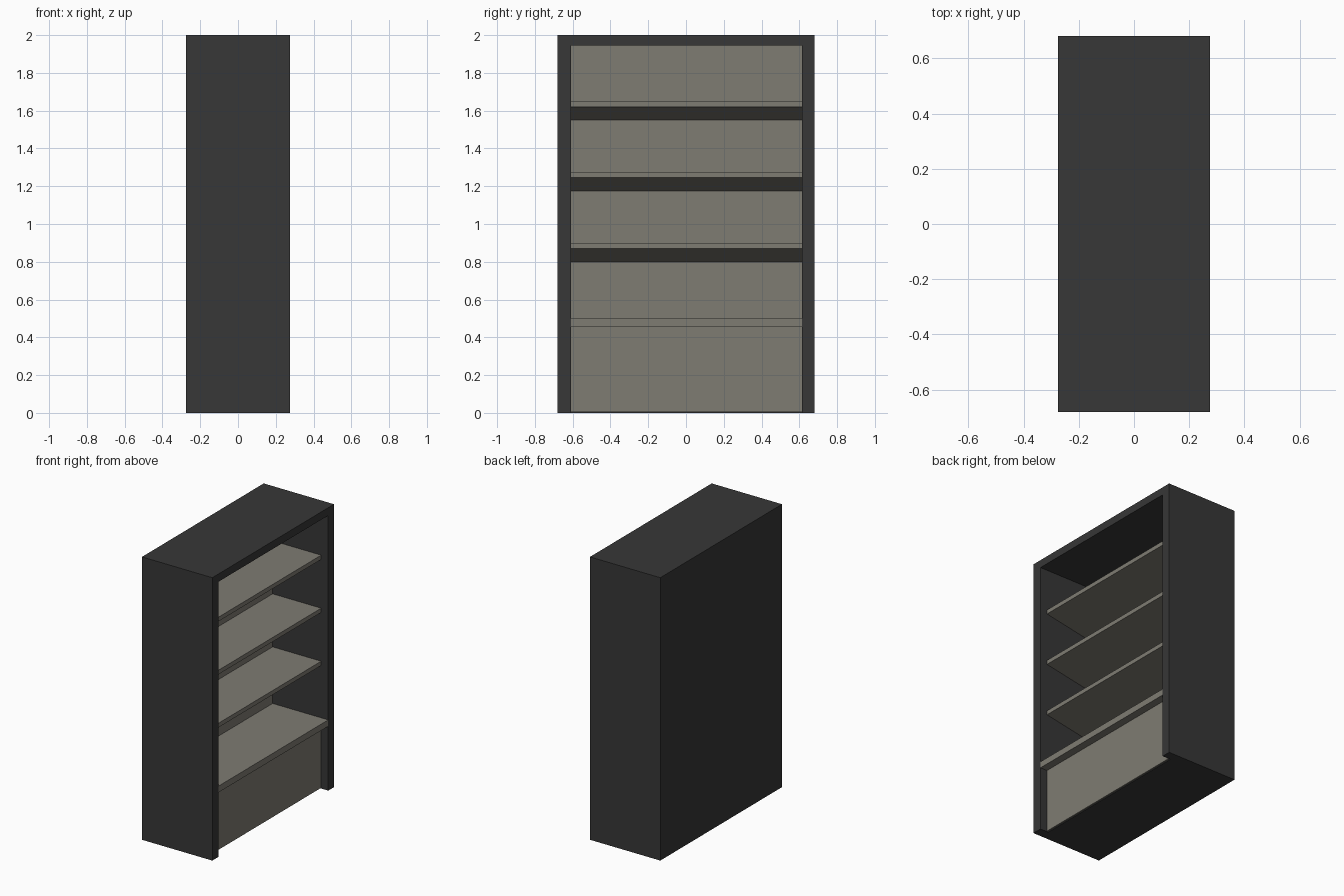
import bpy

if "Cube" in bpy.data.objects:
    bpy.data.objects.remove(bpy.data.objects["Cube"])

Y0, Y1 = -0.61, 0.615          # inner faces of the side walls
BACK, RECESS, FRONT = -0.16, 0.22, 0.275


def material(name, color):
    m = bpy.data.materials.new(name)
    m.diffuse_color = (*color, 1)
    m.use_nodes = True
    m.node_tree.nodes["Principled BSDF"].inputs["Base Color"].default_value = m.diffuse_color
    return m


dark = material("dark_casing", (0.038, 0.038, 0.038))
light = material("warm_grey", (0.21, 0.2, 0.17))


def extrude_profile(name, profile, y0, y1, mat=None):
    """Extrude an (x, z) outline along y into a closed solid."""
    n = len(profile)
    verts = [(x, y, z) for y in (y0, y1) for x, z in profile]
    faces = [tuple(range(n)), tuple(range(2 * n - 1, n - 1, -1))]
    faces += [(i, i + n, (i + 1) % n + n, (i + 1) % n) for i in range(n)]
    mesh = bpy.data.meshes.new(name)
    mesh.from_pydata(verts, [], faces)
    obj = bpy.data.objects.new(name, mesh)
    bpy.context.collection.objects.link(obj)
    if mat:
        mesh.materials.append(mat)
    return obj


def box(name, x0, x1, z0, z1, y0, y1, mat=None):
    return extrude_profile(name, [(x0, z0), (x1, z0), (x1, z1), (x0, z1)], y0, y1, mat)


# Outer casing, hollowed from the open side and notched at the kick space
casing = box("casing", -FRONT, FRONT, 0, 2, -0.68, 0.68, dark)
KICK = RECESS - 0.01
cutter = extrude_profile("opening_cutter", [
    (KICK, -0.1), (0.4, -0.1), (0.4, 1.945), (BACK - 0.01, 1.945),
    (BACK - 0.01, 0.455), (KICK, 0.455)], Y0, Y1, dark)
cutter.hide_render = True
cutter.hide_set(True)
mod = casing.modifiers.new("opening", 'BOOLEAN')
mod.operation = 'DIFFERENCE'
mod.solver = 'EXACT'
mod.object = cutter

# Back panel, kick plate and base shelf
box("back_panel", BACK - 0.01, BACK, 0.455, 1.945, Y0, Y1, light)
box("kick_plate", KICK, RECESS, 0.005, 0.455, Y0, Y1, light)
box("base_shelf", BACK, FRONT, 0.455, 0.5, Y0, Y1, light)

# Three shelves, level on top with undersides deepening toward the back
for i in range(3):
    top = 0.9 + 0.375 * i
    extrude_profile(f"shelf_{i + 1}", [
        (BACK, top - 0.1), (RECESS, top - 0.03), (RECESS, top), (BACK, top)], Y0, Y1, light)
